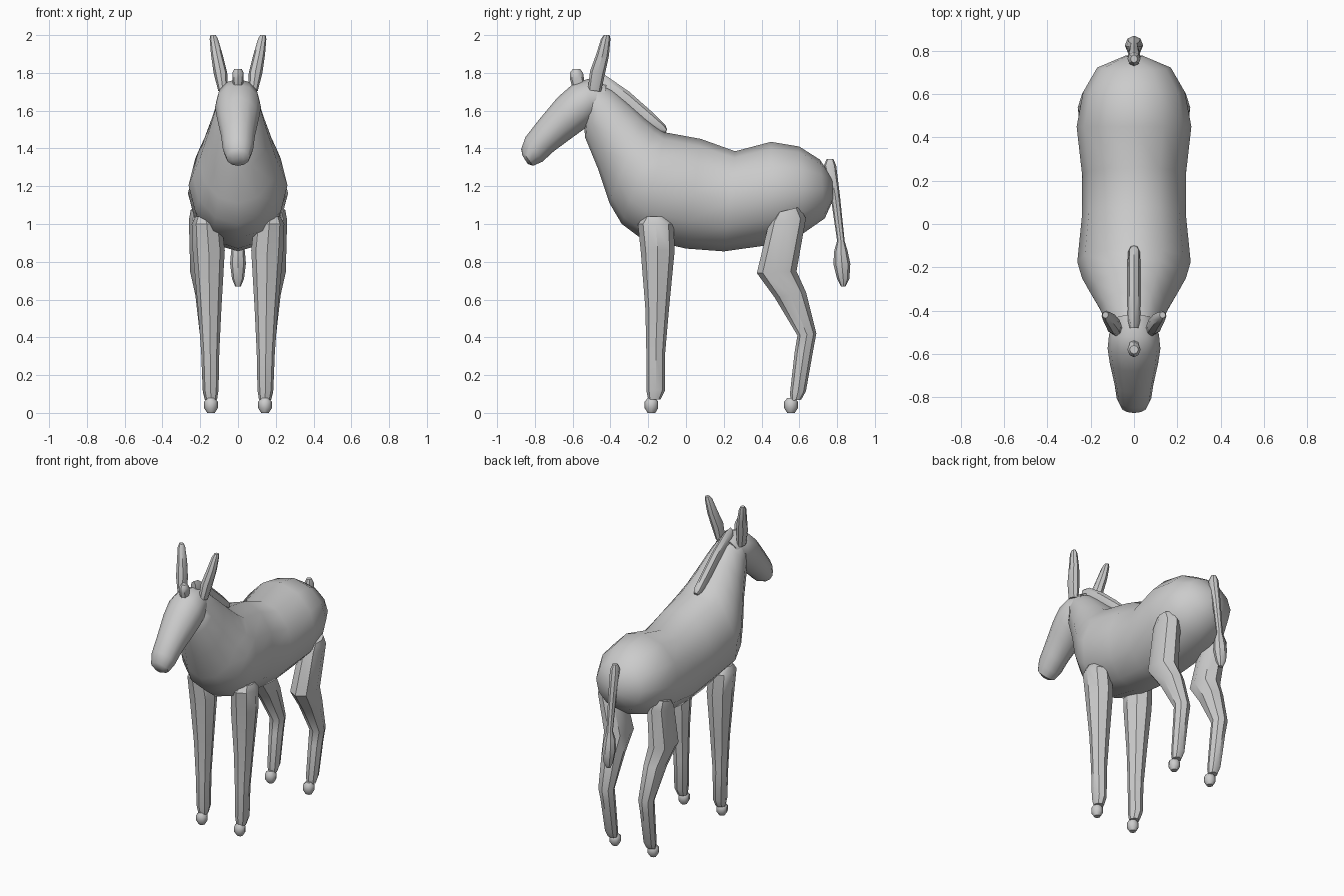
import bpy, bmesh, math


def loft(name, rings, sides=10, mirror=False):
    """Skin of elliptical rings: (y1, z1, y2, z2, half_width, x)."""
    bm = bmesh.new()
    loops = []
    for y1, z1, y2, z2, w, x in rings:
        loop = []
        for i in range(sides):
            a = 2 * math.pi * i / sides
            c, s = math.cos(a), math.sin(a)
            loop.append(bm.verts.new((x + w * s,
                                      (y1 + y2) / 2 + (y1 - y2) / 2 * c,
                                      (z1 + z2) / 2 + (z1 - z2) / 2 * c)))
        loops.append(loop)
    for a, b in zip(loops, loops[1:]):
        for i in range(sides):
            j = (i + 1) % sides
            bm.faces.new((a[i], a[j], b[j], b[i]))
    bm.faces.new(loops[0])
    bm.faces.new(loops[-1])
    bmesh.ops.recalc_face_normals(bm, faces=bm.faces)
    me = bpy.data.meshes.new(name)
    bm.to_mesh(me)
    bm.free()
    ob = bpy.data.objects.new(name, me)
    bpy.context.collection.objects.link(ob)
    if mirror:
        ob.modifiers.new("mirror", 'MIRROR')
    bpy.context.view_layer.objects.active = ob
    bpy.ops.object.select_all(action='DESELECT')
    ob.select_set(True)
    bpy.ops.object.shade_smooth_by_angle(angle=math.radians(40))
    return ob


def mid(rings):
    """Rings centred on x = 0."""
    return [r + (0,) for r in rings]


def flat(rings):
    """Horizontal rings (z, y_front, y_back, half_width, x)."""
    return [(f, z, b, z, w, x) for z, f, b, w, x in rings]


# Torso and neck, rump to poll
loft("body", mid([
    (.775, 1.24, .78, 1.13, .04),
    (.71, 1.34, .735, 1.03, .17),
    (.60, 1.41, .62, .95, .235),
    (.45, 1.435, .45, .89, .265),
    (.26, 1.385, .20, .855, .24),
    (.08, 1.45, .00, .87, .24),
    (-.11, 1.485, -.24, .925, .262),
    (-.16, 1.52, -.34, 1.00, .24),
    (-.22, 1.57, -.405, 1.11, .205),
    (-.31, 1.65, -.465, 1.29, .16),
    (-.39, 1.715, -.535, 1.46, .125),
    (-.46, 1.745, -.54, 1.57, .10)]), 12)

# Head, poll to muzzle
loft("head", mid([
    (-.42, 1.74, -.45, 1.60, .085),
    (-.52, 1.768, -.50, 1.53, .115),
    (-.60, 1.74, -.55, 1.495, .122),
    (-.68, 1.67, -.605, 1.455, .112),
    (-.78, 1.55, -.70, 1.385, .09),
    (-.85, 1.46, -.76, 1.33, .08),
    (-.873, 1.395, -.81, 1.308, .062),
    (-.865, 1.36, -.837, 1.317, .03)]), 12)

# Legs
loft("front_leg", flat([
    (1.04, -.22, -.11, .05, .175),
    (1.00, -.255, -.065, .08, .165),
    (.86, -.24, -.06, .085, .155),
    (.55, -.215, -.09, .062, .15),
    (.32, -.21, -.11, .048, .147),
    (.12, -.21, -.11, .042, .145),
    (.07, -.20, -.135, .032, .143)]), 8, True)
loft("hind_leg", [
    (.48, 1.06, .60, 1.09, .05, .20),
    (.44, 1.01, .635, 1.03, .075, .185),
    (.375, .74, .585, .75, .085, .168),
    (.47, .61, .635, .64, .068, .158),
    (.59, .41, .69, .42, .052, .15),
    (.575, .32, .675, .34, .046, .148),
    (.55, .10, .635, .115, .04, .145),
    (.555, .065, .61, .07, .03, .145)], 8, True)

# Hooves
for name, y in (("front_hoof", -.183), ("hind_hoof", .556)):
    loft(name, flat([
        (.08, y - .018, y + .018, .018, .143),
        (.06, y - .036, y + .036, .036, .143),
        (.025, y - .036, y + .036, .036, .143),
        (0, y - .02, y + .02, .02, .143)]), 8, True)

# Ears
loft("ear", [
    (-.52, 1.71, -.45, 1.70, .025, .08),
    (-.508, 1.81, -.43, 1.79, .036, .093),
    (-.475, 1.90, -.408, 1.89, .031, .112),
    (-.45, 1.98, -.40, 1.98, .022, .128),
    (-.435, 2.0, -.405, 2.0, .014, .132)], 8, True)

# Mane and forelock
loft("mane", mid([
    (-.48, 1.80, -.48, 1.70, .02),
    (-.43, 1.79, -.46, 1.68, .03),
    (-.30, 1.70, -.36, 1.61, .03),
    (-.17, 1.585, -.24, 1.52, .03),
    (-.11, 1.525, -.15, 1.48, .028),
    (-.10, 1.50, -.11, 1.48, .015)]), 8)
loft("forelock", flat([
    (1.72, -.60, -.53, .025, 0),
    (1.77, -.615, -.54, .03, 0),
    (1.80, -.615, -.545, .03, 0),
    (1.82, -.60, -.56, .02, 0)]), 8)

# Tail with tuft
loft("tail", flat([
    (1.345, .745, .78, .016, 0),
    (1.31, .73, .795, .03, 0),
    (1.15, .765, .815, .027, 0),
    (.91, .80, .84, .02, 0),
    (.86, .785, .855, .036, 0),
    (.79, .78, .87, .042, 0),
    (.71, .80, .865, .032, 0),
    (.67, .82, .845, .015, 0)]), 8)
